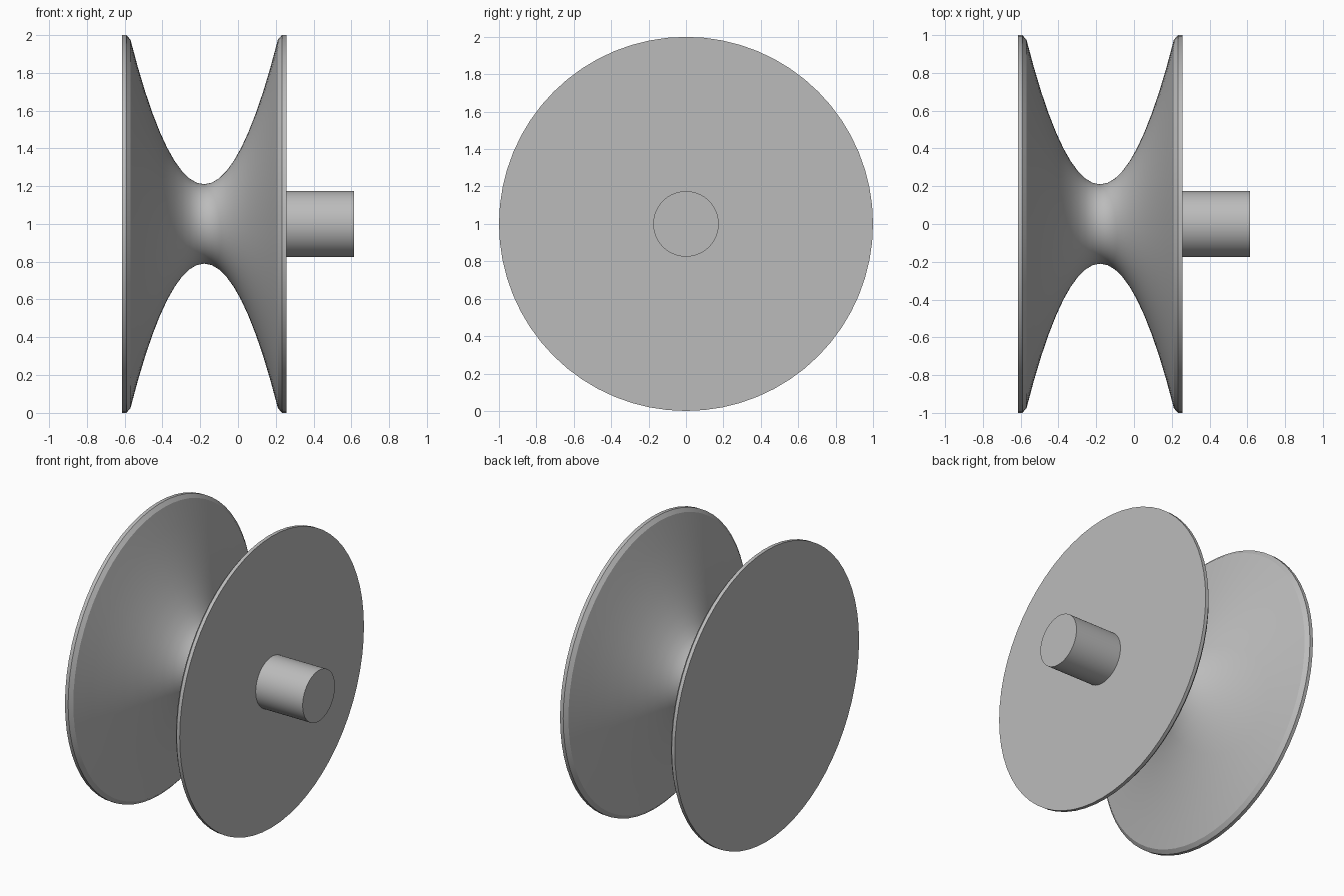
import bpy
import bmesh
import math
from mathutils import Matrix, Vector

cube = bpy.data.objects.get("Cube")
if cube:
    bpy.data.objects.remove(cube, do_unlink=True)

grey = bpy.data.materials.new("plain grey")
grey.use_nodes = True
colour = (0.5, 0.5, 0.5, 1)
grey.diffuse_color = colour
grey.node_tree.nodes["Principled BSDF"].inputs["Base Color"].default_value = colour

MID = -0.179      # centre of the spool along x
SIDES = 64


def lathe(name, profile):
    """Spin (x, radius) points about the horizontal axle line at z = 1."""
    bm = bmesh.new()
    rings = []
    for x, r in profile:
        ring = []
        for i in range(SIDES):
            a = math.tau * i / SIDES
            ring.append(bm.verts.new((x, r * math.sin(a), 1 + r * math.cos(a))))
        rings.append(ring)
    for a, b in zip(rings, rings[1:]):
        for i in range(SIDES):
            j = (i + 1) % SIDES
            bm.faces.new((a[i], a[j], b[j], b[i]))
    bm.faces.new(rings[0])
    bm.faces.new(rings[-1])
    bmesh.ops.recalc_face_normals(bm, faces=bm.faces)
    mesh = bpy.data.meshes.new(name)
    bm.to_mesh(mesh)
    bm.free()
    mesh.materials.append(grey)
    obj = bpy.data.objects.new(name, mesh)
    bpy.context.collection.objects.link(obj)
    bpy.ops.object.select_all(action="DESELECT")
    obj.select_set(True)
    bpy.context.view_layer.objects.active = obj
    bpy.ops.object.shade_smooth_by_angle(angle=math.radians(25))
    return obj


# Spool: flat rims with a chamfer, joined by a parabolic waist
THROAT, EDGE, STEPS = 0.21, 0.39, 10
rim = [(0.436, 1.0), (0.412, 1.0)]
waist = []
for i in range(-STEPS, STEPS + 1):
    d = EDGE * i / STEPS
    waist.append((d, THROAT + 0.765 * (d / EDGE) ** 2))
profile = [(-d, r) for d, r in rim] + waist + rim[::-1]
lathe("spool", [(MID + d, r) for d, r in profile])

# Axle stub on the model's left
lathe("axle_stub", [(0.25, 0.175), (0.614, 0.175)])
